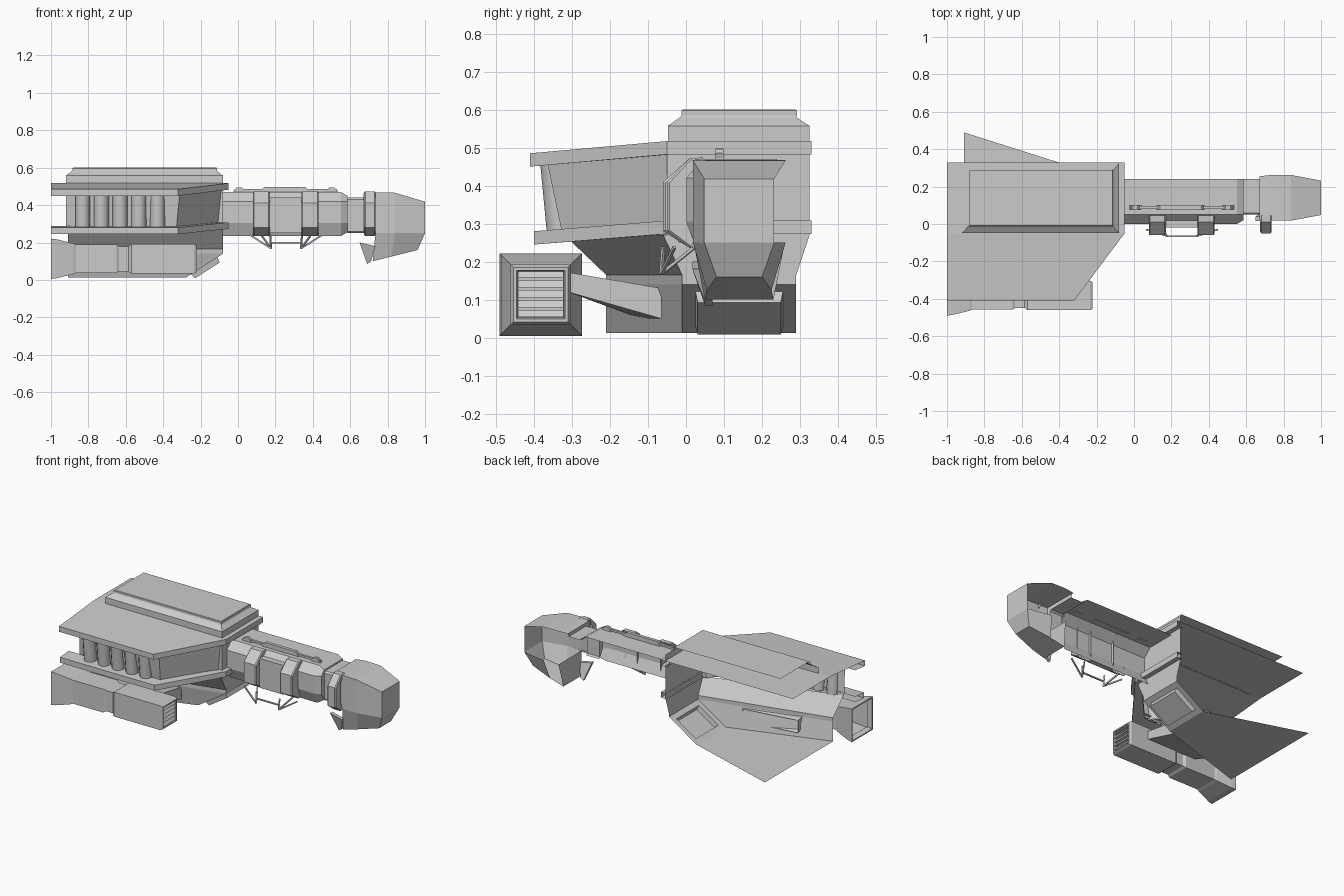
import bpy, bmesh, math
from mathutils import Vector

if "Cube" in bpy.data.objects:
    bpy.data.objects.remove(bpy.data.objects["Cube"])

def loft(name, rings, closed=True, caps=(True, True), cull=(), inset=None, limit=0.95):
    """Skin between equal-length rings; cull removes faces pointing along given directions."""
    bm = bmesh.new()
    rows = [[bm.verts.new(p) for p in r] for r in rings]
    n = len(rows[0])
    for a, b in zip(rows, rows[1:]):
        for i in range(n if closed else n - 1):
            j = (i + 1) % n
            bm.faces.new((a[i], a[j], b[j], b[i]))
    if caps[0]:
        bm.faces.new(rows[0][::-1])
    if caps[1]:
        bm.faces.new(rows[-1])
    bmesh.ops.recalc_face_normals(bm, faces=bm.faces[:])
    for d in cull:
        dead = [f for f in bm.faces if f.normal.dot(Vector(d)) > limit]
        bmesh.ops.delete(bm, geom=dead, context='FACES')
    if inset:
        thick, depth, test = inset
        for f in [f for f in bm.faces if test(f)]:
            bmesh.ops.inset_region(bm, faces=[f], thickness=thick, use_boundary=True, use_even_offset=True)
            bmesh.ops.inset_region(bm, faces=[f], thickness=0.008, depth=-depth, use_boundary=True)
    me = bpy.data.meshes.new(name)
    bm.to_mesh(me)
    bm.free()
    ob = bpy.data.objects.new(name, me)
    bpy.context.collection.objects.link(ob)
    return ob

def xring(x, prof):
    return [(x, y, z) for y, z in prof]

def zring(z, plan):
    return [(x, y, z) for x, y in plan]

def rect(a0, a1, b0, b1):
    return [(a0, b0), (a1, b0), (a1, b1), (a0, b1)]

def box(name, x0, x1, y0, y1, z0, z1, **kw):
    return loft(name, [zring(z0, rect(x0, x1, y0, y1)), zring(z1, rect(x0, x1, y0, y1))], **kw)

OPEN = ((0, 1, 0),)

# hull plates: flanged rim following the hull outline, sloping outside y = -0.05
def plate_rim(name, z_out, z_in, t, y_out, sheet):
    def h(y):
        return z_in if y > -0.05 else z_in + (z_out - z_in) * (y + 0.05) / (y_out + 0.05)
    rings = []
    for (x, y), (u, v) in zip([(-1, y_out), (-0.32, y_out), (-0.05, -0.05), (-0.05, 0.33)],
                              [(-1, -0.31), (-0.34, -0.31), (-0.09, -0.04), (-0.09, 0.33)]):
        sec = [(x, y, h(y)), (x, y, h(y) - t), (u, v, h(v) - t)]
        rings.append(sec if sheet else [(u, v, h(v))] + sec)
    loft(name + "_rim", rings, closed=False, caps=(False, False))
    if sheet:
        loft(name + "_sheet", [[(-1, y, h(y)), (x, y, h(y))] for x, y in
                               ((-0.32, y_out), (-0.05, -0.05), (-0.05, 0.33))],
             closed=False, caps=(False, False))
plate_rim("upper_plate", 0.485, 0.517, 0.035, -0.41, True)
plate_rim("lower_plate", 0.28, 0.308, 0.035, -0.40, False)

# recessed wall between the plates
loft("mid_wall", [
    zring(0.27, [(-0.92, -0.31), (-0.33, -0.325), (-0.11, -0.05), (-0.08, -0.05), (-0.08, 0.325)]),
    zring(0.485, [(-0.92, -0.32), (-0.31, -0.37), (-0.09, -0.05), (-0.08, -0.05), (-0.08, 0.325)])],
    closed=False, caps=(False, False))

# row of upright cylinders
for i in range(5):
    x = -0.83 + 0.1 * i
    circ = [(math.cos(k * math.pi / 6), math.sin(k * math.pi / 6)) for k in range(12)]
    col = loft("column_%d" % i, [[(x + 0.04 * c, y + 0.04 * s, z) for c, s in circ]
                                 for y, z in ((-0.325, 0.265), (-0.345, 0.475))], caps=(False, False))
    for p in col.data.polygons:
        p.use_smooth = True

# raised deck on top, open on the hidden sides
loft("top_deck", [zring(z, rect(*r)) for z, r in (
    (0.51, (-0.92, -0.08, -0.048, 0.325)), (0.557, (-0.92, -0.08, -0.048, 0.325)),
    (0.58, (-0.89, -0.11, -0.015, 0.29)), (0.585, (-0.885, -0.112, -0.012, 0.292)),
    (0.597, (-0.885, -0.112, -0.012, 0.292)), (0.6, (-0.88, -0.116, -0.008, 0.288)))],
    caps=(False, True), cull=((0, 1, 0), (-1, 0, 0)), limit=0.3)

# lower hull: straight tapering side, sloping prow with framed recess
loft("lower_hull", [
    zring(0.27, [(-0.91, -0.32), (-0.08, -0.06), (-0.08, 0.325)]),
    zring(0.165, [(-0.91, -0.21), (-0.08, -0.01), (-0.08, 0.29)]),
    zring(0.14, [(-0.91, -0.21), (-0.08, -0.01), (-0.08, 0.29)]),
    zring(0.012, [(-0.91, -0.21), (-0.28, -0.01), (-0.28, 0.29)])],
    closed=False, caps=(False, False),
    inset=(0.035, 0.03, lambda f: abs(f.normal.y) < 0.1 and abs(f.normal.z) > 0.5
           and f.calc_center_median().z < 0.12))

# flat belly plate with pointed fin
loft("belly_plate", [zring(0.012, [(-0.91, -0.21), (-0.28, -0.01),
                                   (-0.28, 0.29), (-0.91, 0.49)])], caps=(False, True))

# engine pylon, inner end just inside the hull side
loft("engine_pylon", [[(-0.72, yb, a), (-0.36, y, a), (-0.36, y, b), (-0.72, yb, b)]
                      for y, yb, a, b in ((-0.31, -0.31, 0.12, 0.172), (-0.065, -0.12, 0.05, 0.13))],
     caps=(False, False))

# side engine: flared nozzle, two boxes, waist and grille
def sq(x, h):
    return xring(x, [(-0.382 - h, 0.113 - h), (-0.382 + h, 0.113 - h),
                     (-0.382 + h, 0.113 + h), (-0.382 - h, 0.113 + h)])
loft("engine_body", [sq(x, h) for x, h in (
    (-0.97, 0.09), (-1.0, 0.1), (-1.0, 0.108), (-0.97, 0.104), (-0.88, 0.082), (-0.865, 0.076),
    (-0.65, 0.076), (-0.635, 0.067), (-0.585, 0.067), (-0.57, 0.079), (-0.235, 0.079),
    (-0.222, 0.072), (-0.222, 0.064), (-0.24, 0.06))], caps=(False, True))
for i in range(5):
    z = 0.062 + 0.026 * i
    loft("grille_slat_%d" % i, [[(-0.24, y, z - 0.008), (-0.222, y, z - 0.008), (-0.235, y, z + 0.011)]
                                for y in (-0.442, -0.322)])

# neck shell stepping in behind the head, open on the hidden side
def neck_prof(d):
    return [(0.24, 0.47 - d), (0.05, 0.47 - d), (d, 0.42), (d, 0.305), (0.03 + d, 0.235 + d)]
thin = [(0.24, 0.44), (0.06, 0.44), (0.05, 0.43), (0.05, 0.26), (0.06, 0.25)]
socket = [(0.25, 0.465), (0.03, 0.465), (0.025, 0.46), (0.025, 0.255), (0.03, 0.25)]
loft("neck", [xring(-0.08, neck_prof(0)), xring(0.55, neck_prof(0)), xring(0.585, neck_prof(0.02)),
              xring(0.585, thin), xring(0.675, thin), xring(0.675, socket)],
     closed=False, caps=(False, False))
box("neck_panel", 0.17, 0.34, -0.02, 0.02, 0.25, 0.44, cull=OPEN)

# bevelled ribs on the neck and behind the head
for name, x0, x1, o in (("rib_rear", 0.08, 0.17, -0.06), ("rib_front", 0.34, 0.43, -0.06),
                        ("head_collar", 0.675, 0.735, -0.05)):
    big = [(0.045, 0.474), (0.01, 0.472), (o, 0.41), (o, 0.28), (0.012, 0.235)]
    small = [(0.045, 0.47), (0.012, 0.467), (o + 0.006, 0.407), (o + 0.006, 0.283), (0.014, 0.24)]
    wall = [(0.05, 0.468), (0.03, 0.452), (0.002, 0.42), (0.002, 0.305), (0.02, 0.255)]
    loft(name, [xring(x0, wall), xring(x0, small), xring(x0 + 0.006, big), xring(x1 - 0.006, big),
                xring(x1, small), xring(x1, wall)], closed=False, caps=(False, False))

# handrail on top of the neck
box("rail_bar", -0.02, 0.53, 0.08, 0.095, 0.474, 0.486)
for i, (a, b, h) in enumerate(((-0.025, 0.04, 0.495), (0.12, 0.38, 0.498), (0.47, 0.535, 0.495))):
    loft("rail_cap_%d" % i, [xring(x, rect(0.077, 0.098, 0.466, z)) for x, z in
                             ((a, 0.475), (a + 0.02, h), (b - 0.02, h), (b, 0.475))])

# bent bracket under the neck
def rod(name, a, b, t=0.004):
    a, b = Vector(a), Vector(b)
    q = (b - a).to_track_quat('Z', 'Y')
    sec = [q @ Vector((t * u, t * v, 0)) for u, v in ((-1, -1), (1, -1), (1, 1), (-1, 1))]
    loft(name, [[p + s for s in sec] for p in (a, b)])
for s, tag in ((-1, "rear"), (1, "front")):
    c = 0.257
    rod("bracket_strut_" + tag, (c + s * 0.19, -0.03, 0.238), (c + s * 0.08, -0.065, 0.168))
    rod("bracket_post_" + tag, (c + s * 0.08, -0.065, 0.168), (c + s * 0.085, -0.06, 0.24))
    rod("bracket_brace_" + tag, (c + s * 0.08, -0.065, 0.168), (c + s * 0.13, 0.02, 0.236))
rod("bracket_bar", (0.177, -0.065, 0.2), (0.337, -0.065, 0.2))

# head: bevelled block tapering to the front, open at the back
def head_ring(x, w, z1):
    return xring(x, [(0.14 - w, 0.25), (0.14 + w, 0.25), (0.14 + w, z1), (0.14 - w, z1)])
loft("head", [head_ring(0.67, 0.115, 0.465), head_ring(0.735, 0.122, 0.468),
              head_ring(0.84, 0.122, 0.466), head_ring(1.0, 0.092, 0.418)],
     caps=(False, True), cull=((0, 1, 0), (0, 0, -1)))

# chin below the head
loft("chin", [zring(0.25, [(0.735, 0.26), (0.735, 0.02), (0.84, 0.018), (1, 0.048), (1, 0.232), (0.84, 0.262)]),
              [(0.72, 0.23, 0.10), (0.72, 0.05, 0.10), (0.82, 0.055, 0.125), (0.96, 0.08, 0.16),
               (0.96, 0.2, 0.16), (0.82, 0.225, 0.125)]],
     closed=False, caps=(False, True))
loft("chin_flap", [[(0.65, 0.14 - a, 0.2), (0.735, 0.14 - a, 0.18),
                    (0.71, 0.14 - b, 0.098), (0.69, 0.14 - b, 0.085)]
                   for a, b in ((0.123, 0.09), (0.1, 0.07))])
